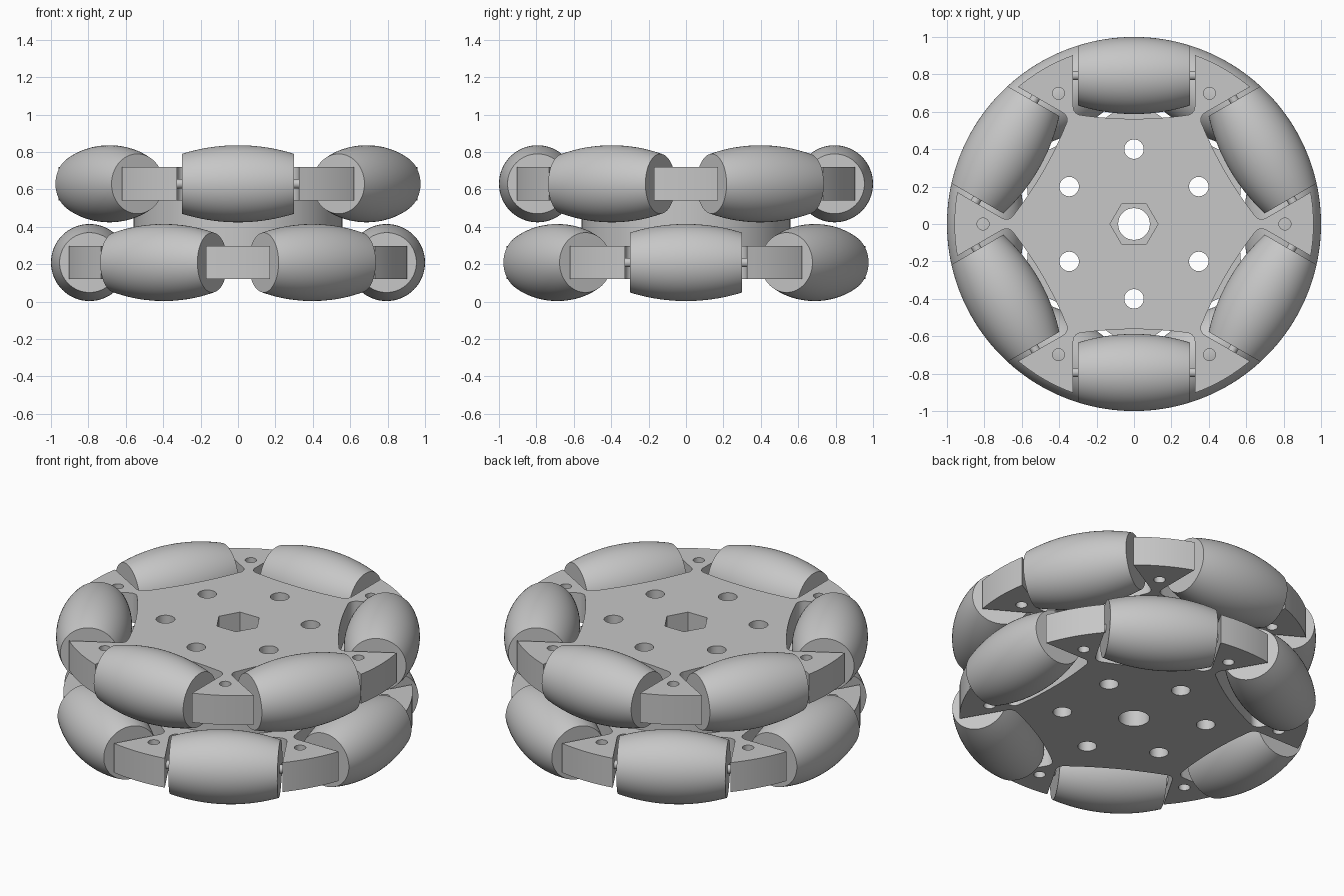
import bpy, bmesh
from math import sin, cos, radians, degrees, sqrt, atan2, pi
from mathutils import Matrix

cube = bpy.data.objects.get("Cube")
if cube:
    bpy.data.objects.remove(cube, do_unlink=True)

RIM = 0.96           # outer radius of the arms
GAP = 0.325          # half width of a roller pocket
AXLE = 0.794         # distance from wheel axis to roller axis
HALF = 0.30          # half length of a roller
LOWER_Z, UPPER_Z = 0.209, 0.63
PLATE_T = 0.178

grey = bpy.data.materials.new("light grey")
grey.use_nodes = True
grey.diffuse_color = (0.57, 0.57, 0.57, 1)
grey.node_tree.nodes["Principled BSDF"].inputs["Base Color"].default_value = (0.57, 0.57, 0.57, 1)


def add_object(name, mesh, matrix=None):
    obj = bpy.data.objects.new(name, mesh)
    bpy.context.collection.objects.link(obj)
    if matrix:
        obj.matrix_world = matrix
    return obj


def smooth(obj):
    bpy.ops.object.select_all(action='DESELECT')
    obj.select_set(True)
    bpy.context.view_layer.objects.active = obj
    bpy.ops.object.shade_smooth_by_angle(angle=radians(25))


def ring(radius, centre=0, angle=0, sides=32):
    """Circle or polygon whose centre lies at a polar position."""
    a = radians(angle)
    return [(centre * cos(a) + radius * cos(2 * pi * i / sides),
             centre * sin(a) + radius * sin(2 * pi * i / sides)) for i in range(sides)]


def slab(name, loops, z, thickness):
    """Extruded flat outline with holes."""
    curve = bpy.data.curves.new(name, 'CURVE')
    curve.dimensions, curve.fill_mode = '2D', 'BOTH'
    curve.extrude = thickness / 2
    for loop in loops:
        spline = curve.splines.new('POLY')
        spline.points.add(len(loop) - 1)
        for point, (x, y) in zip(spline.points, loop):
            point.co = (x, y, 0, 1)
        spline.use_cyclic_u = True
    temp = bpy.data.objects.new("outline", curve)
    bpy.context.collection.objects.link(temp)
    graph = bpy.context.evaluated_depsgraph_get()
    mesh = bpy.data.meshes.new_from_object(temp.evaluated_get(graph))
    bpy.data.objects.remove(temp, do_unlink=True)
    bm = bmesh.new()
    bm.from_mesh(mesh)
    bmesh.ops.remove_doubles(bm, verts=bm.verts, dist=1e-5)
    bmesh.ops.recalc_face_normals(bm, faces=bm.faces)
    bm.to_mesh(mesh)
    bm.free()
    mesh.materials.clear()
    mesh.materials.append(grey)
    obj = add_object(name, mesh, Matrix.Translation((0, 0, z)))
    smooth(obj)
    return obj


def pocket():
    """Rounded pocket for one roller: (tangent, radius) pairs."""
    fillet, floor = 0.045, 0.562
    inner = GAP - fillet
    base = floor + 0.25 * inner ** 2
    left = [(-GAP, sqrt(RIM ** 2 - GAP ** 2))]
    for i in range(7):
        a = pi / 2 * i / 6
        left.append((-inner - fillet * cos(a), base + fillet * (1 - sin(a))))
    curve = [(u, floor + 0.25 * u * u) for u in (inner * k / 8 for k in range(-7, 8))]
    return left + curve + [(-u, v) for u, v in reversed(left)]


def plate_outline(first):
    """Six pockets joined by the curved arm ends."""
    points = []
    corner = degrees(atan2(GAP, sqrt(RIM ** 2 - GAP ** 2)))
    for k in range(6):
        p = first + 60 * k
        c, s = cos(radians(p)), sin(radians(p))
        points += [(v * c - u * s, v * s + u * c) for u, v in pocket()]
        for i in range(1, 8):
            a = radians(p + corner + (60 - 2 * corner) * i / 8)
            points.append((RIM * cos(a), RIM * sin(a)))
    return points


def lathe(name, profile, steps):
    """Solid of revolution about x from (x, radius) points."""
    bm = bmesh.new()
    verts = [bm.verts.new((x, 0, r)) for x, r in profile]
    edges = [bm.edges.new(pair) for pair in zip(verts, verts[1:])]
    bmesh.ops.spin(bm, geom=verts + edges, cent=(0, 0, 0), axis=(1, 0, 0),
                   angle=2 * pi, steps=steps, use_duplicate=False)
    bmesh.ops.remove_doubles(bm, verts=bm.verts, dist=1e-5)
    bmesh.ops.recalc_face_normals(bm, faces=bm.faces)
    mesh = bpy.data.meshes.new(name)
    bm.to_mesh(mesh)
    bm.free()
    mesh.materials.append(grey)
    return mesh


# Plates and hub, pierced by the bore and bolt holes
bolts = [ring(0.052, 0.40, 30 + 60 * k) for k in range(6)]
bore, hex_bore = ring(0.085), ring(0.128, sides=6)


def wheel_plate(name, first, z, centre_hole):
    arm_holes = [ring(0.032, 0.807, first + 30 + 60 * k, 24) for k in range(6)]
    slab(name, [plate_outline(first), centre_hole] + bolts + arm_holes, z, PLATE_T)


wheel_plate("upper_plate", 30, UPPER_Z, hex_bore)
wheel_plate("lower_plate", 0, LOWER_Z, bore)
slab("hub_spacer", [ring(0.558, sides=96), bore] + bolts,
     (LOWER_Z + UPPER_Z) / 2, UPPER_Z - LOWER_Z - PLATE_T)

# Barrel rollers follow the wheel's outer circle; pins join them to the arms
barrel = [(x, sqrt(1 - x * x) - AXLE) for x in (HALF * k / 12 for k in range(-12, 13))]
roller_mesh = lathe("roller", [(-HALF, 0)] + barrel + [(HALF, 0)], 64)
pin_end = GAP + 0.015
pin_mesh = lathe("axle_pin", [(-pin_end, 0), (-pin_end, 0.025), (pin_end, 0.025), (pin_end, 0)], 24)

for level, first, z in (("lower", 0, LOWER_Z), ("upper", 30, UPPER_Z)):
    for k in range(6):
        turn = Matrix.Rotation(radians(first + 60 * k - 90), 4, 'Z')
        place = Matrix.Translation((0, 0, z)) @ turn @ Matrix.Translation((0, AXLE, 0))
        for part, mesh in (("roller", roller_mesh), ("axle_pin", pin_mesh)):
            obj = add_object(f"{level}_{part}_{k + 1}", mesh, place)
            if level == "lower" and k == 0:
                smooth(obj)
